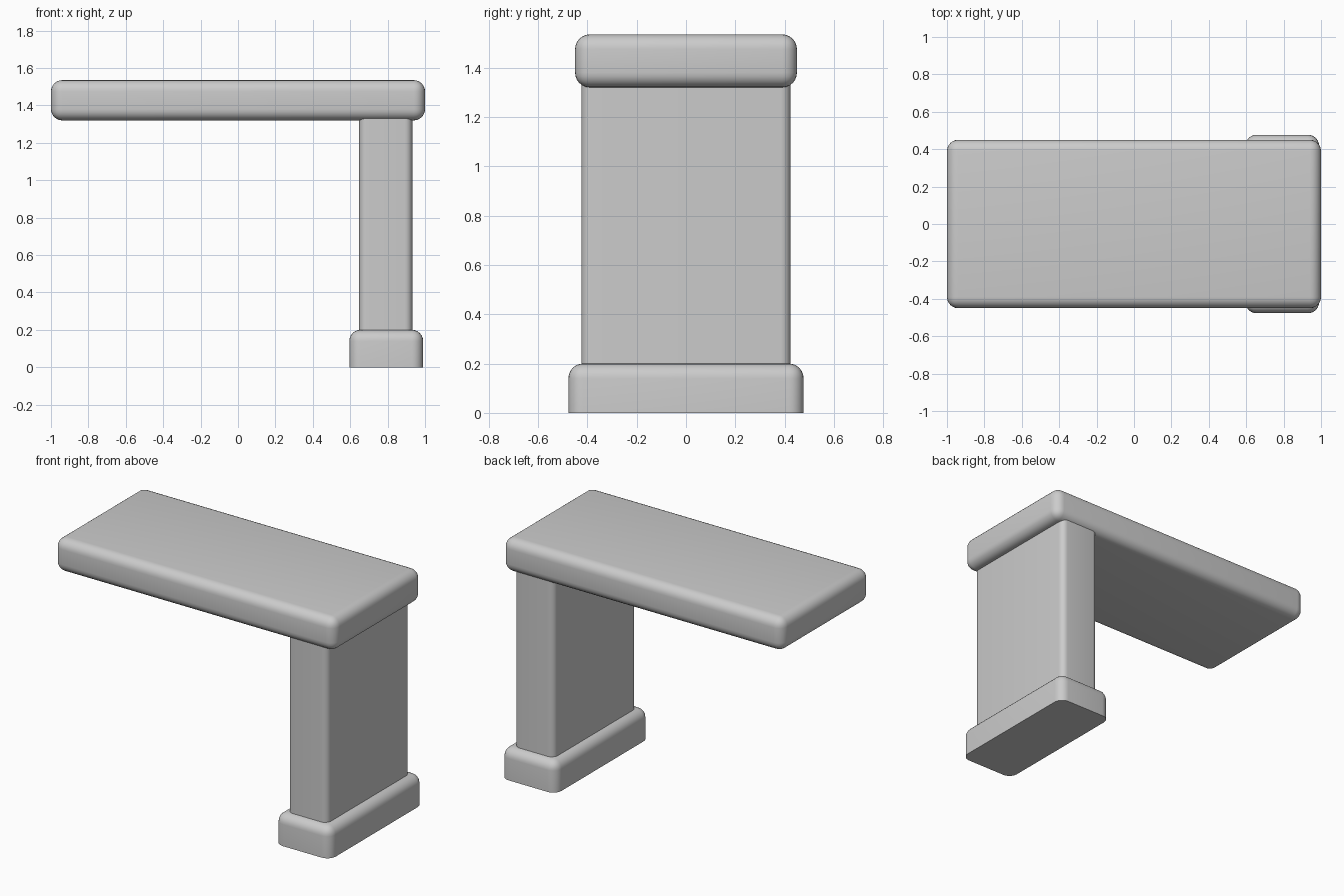
import bpy
import bmesh
from mathutils import Vector

cube = bpy.data.objects.get("Cube")
if cube:
    bpy.data.objects.remove(cube, do_unlink=True)

# Single plain grey finish
GREY = (0.6, 0.6, 0.6, 1.0)
grey = bpy.data.materials.new("plain grey")
grey.use_nodes = True
grey.diffuse_color = GREY
grey.node_tree.nodes["Principled BSDF"].inputs["Base Color"].default_value = GREY


def is_vertical(edge):
    a, b = edge.verts
    return abs(a.co.z - b.co.z) > 0.01


def is_upper(edge):
    return is_vertical(edge) or min(v.co.z for v in edge.verts) > 0


def rounded_block(name, low, high, radius, rule):
    """Box between two corners, with the edges chosen by rule rounded off."""
    low, high = Vector(low), Vector(high)
    bm = bmesh.new()
    bmesh.ops.create_cube(bm, size=1)
    bmesh.ops.scale(bm, vec=high - low, verts=bm.verts)
    edges = [e for e in bm.edges if rule(e)]
    bmesh.ops.bevel(bm, geom=edges, offset=radius, segments=6,
                    profile=0.5, affect='EDGES', clamp_overlap=True)
    mesh = bpy.data.meshes.new(name)
    bm.to_mesh(mesh)
    bm.free()
    mesh.materials.append(grey)
    obj = bpy.data.objects.new(name, mesh)
    obj.location = (low + high) / 2
    bpy.context.collection.objects.link(obj)
    bpy.ops.object.select_all(action='DESELECT')
    obj.select_set(True)
    bpy.context.view_layer.objects.active = obj
    bpy.ops.object.shade_smooth_by_angle()
    return obj


# Foot: flat underneath, rounded elsewhere
rounded_block("foot", (0.595, -0.477, 0), (0.99, 0.477, 0.2), 0.06, is_upper)
# Upright: only the corners are rounded
rounded_block("upright", (0.648, -0.424, 0.18), (0.932, 0.424, 1.34), 0.04, is_vertical)
# Top slab: rounded all over
rounded_block("top_slab", (-1, -0.45, 1.32), (1, 0.45, 1.535), 0.06, lambda e: True)
